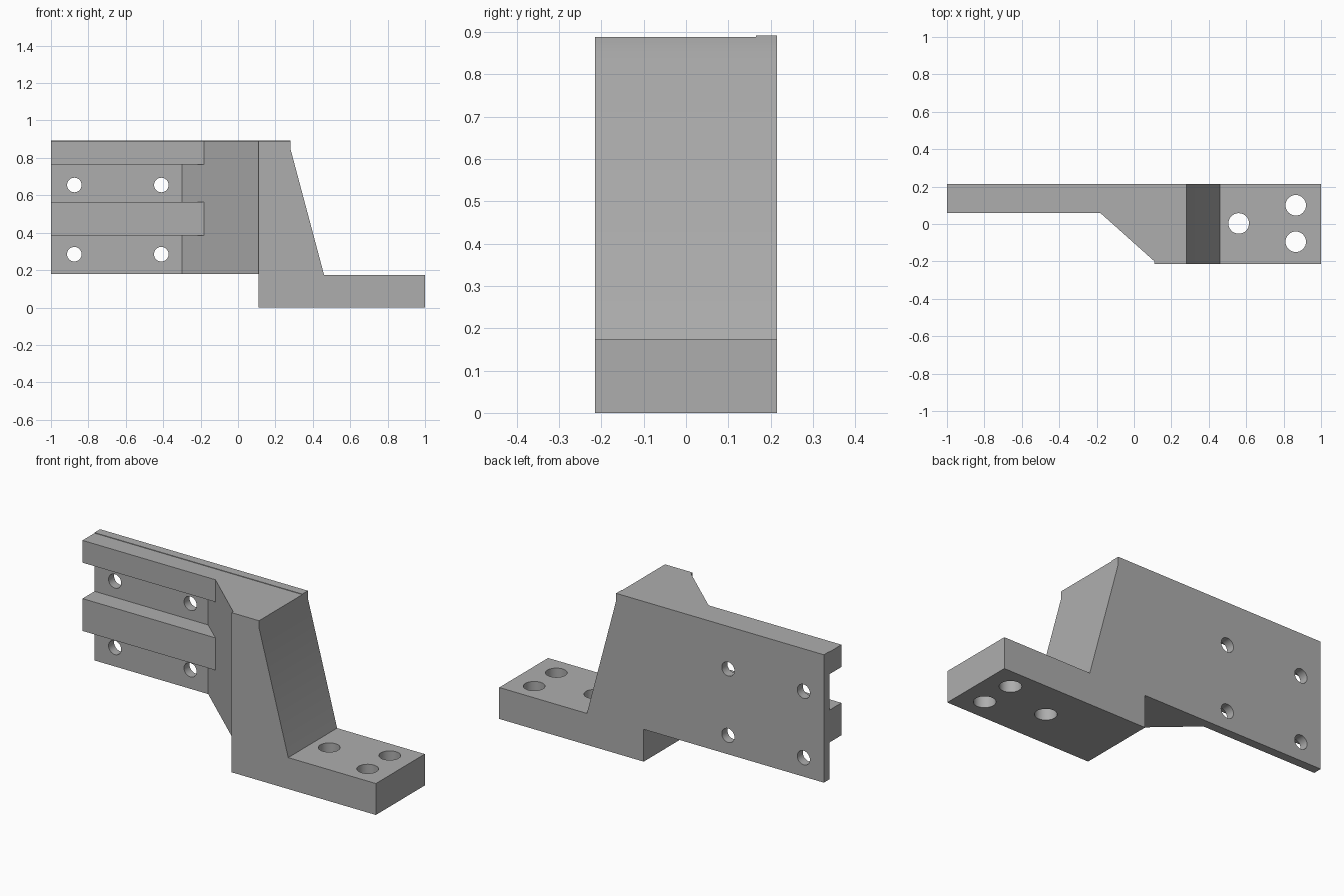
import bpy
import bmesh
import math
from mathutils import Vector

default = bpy.data.objects.get("Cube")
if default:
    bpy.data.objects.remove(default, do_unlink=True)

grey = bpy.data.materials.new("plain grey")
grey.use_nodes = True
grey.diffuse_color = (0.42, 0.42, 0.42, 1)
grey.node_tree.nodes["Principled BSDF"].inputs["Base Color"].default_value = grey.diffuse_color

BACK, FRONT, TOP, UNDER = 0.215, -0.215, 0.889, 0.18


def prism(name, outline, extrude):
    """Solid made by sweeping a closed outline along a vector."""
    bm = bmesh.new()
    face = bm.faces.new([bm.verts.new(p) for p in outline])
    swept = bmesh.ops.extrude_face_region(bm, geom=[face])["geom"]
    moved = [v for v in swept if isinstance(v, bmesh.types.BMVert)]
    bmesh.ops.translate(bm, verts=moved, vec=Vector(extrude))
    bmesh.ops.recalc_face_normals(bm, faces=bm.faces)
    mesh = bpy.data.meshes.new(name)
    bm.to_mesh(mesh)
    bm.free()
    mesh.materials.append(grey)
    obj = bpy.data.objects.new(name, mesh)
    bpy.context.collection.objects.link(obj)
    return obj


def box(name, x0, x1, y0, y1, z0, z1):
    return prism(name, [(x0, y0, z0), (x1, y0, z0), (x1, y1, z0), (x0, y1, z0)], (0, 0, z1 - z0))


def drill(name, radius, location, rotation=(0, 0, 0)):
    bpy.ops.mesh.primitive_cylinder_add(vertices=32, radius=radius, depth=0.6,
                                        location=location, rotation=rotation)
    obj = bpy.context.object
    obj.name = name
    obj.data.materials.append(grey)
    return obj


def combine(target, tool, operation):
    mod = target.modifiers.new("combine", "BOOLEAN")
    mod.operation, mod.solver, mod.object = operation, "EXACT", tool
    bpy.context.view_layer.objects.active = target
    bpy.ops.object.modifier_apply(modifier=mod.name)
    bpy.data.objects.remove(tool, do_unlink=True)


# Upright block with its sloped end and foot
side = [(0.11, 0), (1, 0), (1, 0.175), (0.46, 0.175), (0.28, 0.85), (0.28, TOP), (0.11, TOP)]
bracket = prism("bracket", [(x, FRONT, z) for x, z in side], (0, BACK - FRONT, 0))

# Slanted web between block and plate
web = [(-0.3, 0.166), (0.11, -0.2), (0.15, -0.2), (0.15, BACK), (-0.3, BACK)]
parts = [prism("web", [(x, y, UNDER) for x, y in web], (0, 0, TOP - UNDER))]

# Thin back plate and two front rails
parts.append(box("back_plate", -1, 0.28, 0.166, BACK, UNDER, 0.892))
parts.append(box("top_rail", -1, -0.1, 0.06, 0.19, 0.765, TOP))
parts.append(box("middle_rail", -1, -0.1, 0.06, 0.19, 0.385, 0.565))
for part in parts:
    combine(bracket, part, "UNION")

# Plate bolt holes
for x in (-0.875, -0.41):
    for z in (0.285, 0.655):
        combine(bracket, drill("plate_hole", 0.039, (x, 0.15, z), (math.pi / 2, 0, 0)), "DIFFERENCE")

# Foot bolt holes
for x, y in ((0.56, 0.003), (0.865, 0.1), (0.865, -0.095)):
    combine(bracket, drill("foot_hole", 0.055, (x, y, 0.09)), "DIFFERENCE")

bpy.ops.object.select_all(action="DESELECT")
bracket.select_set(True)
bpy.context.view_layer.objects.active = bracket
bpy.ops.object.shade_smooth_by_angle(angle=math.radians(30))
